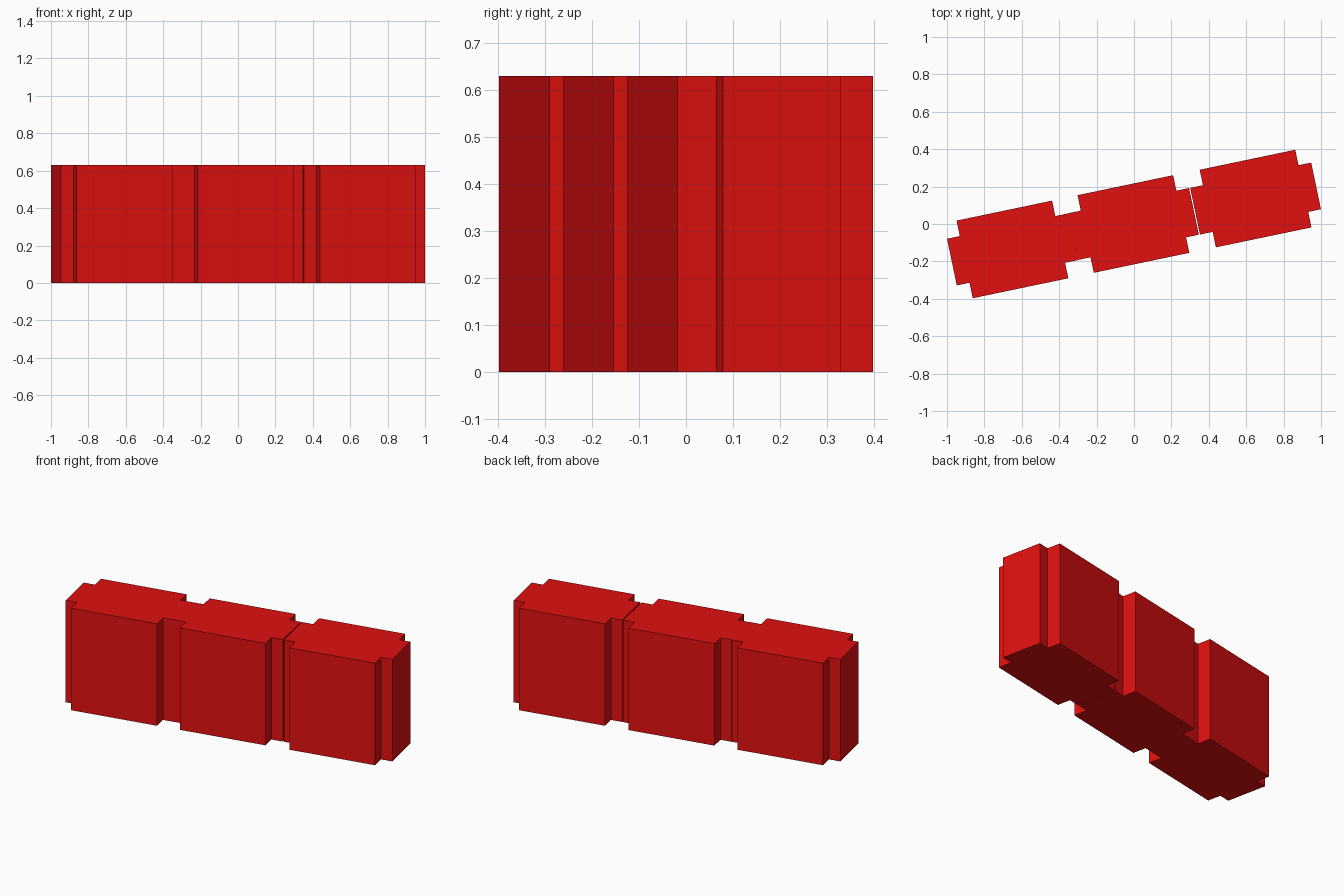
import bpy, bmesh, math

if "Cube" in bpy.data.objects:
    bpy.data.objects.remove(bpy.data.objects["Cube"])

HEIGHT = 0.63
ANGLE = math.radians(11.8)
BODY_X, BODY_Y = 0.261, 0.212     # half size of the wide middle
TAB_X, TAB_Y = 0.3305, 0.1275     # half size of the narrow ends

red = bpy.data.materials.new("red")
red.diffuse_color = (0.75, 0.005, 0.005, 1)
red.use_nodes = True
red.node_tree.nodes["Principled BSDF"].inputs["Base Color"].default_value = red.diffuse_color


def block(name, x, y):
    """Notched-corner block extruded straight up."""
    quarter = [(TAB_X, TAB_Y), (BODY_X, TAB_Y), (BODY_X, BODY_Y)]
    outline = quarter + [(-a, b) for a, b in reversed(quarter)]
    outline += [(-a, -b) for a, b in outline]
    bm = bmesh.new()
    face = bm.faces.new([bm.verts.new((a, b, 0)) for a, b in outline])
    top = bmesh.ops.extrude_face_region(bm, geom=[face], use_keep_orig=True)["geom"]
    verts = [g for g in top if isinstance(g, bmesh.types.BMVert)]
    bmesh.ops.translate(bm, verts=verts, vec=(0, 0, HEIGHT))
    bmesh.ops.recalc_face_normals(bm, faces=bm.faces)
    mesh = bpy.data.meshes.new(name)
    bm.to_mesh(mesh)
    bm.free()
    mesh.materials.append(red)
    obj = bpy.data.objects.new(name, mesh)
    obj.location = (x, y, 0)
    obj.rotation_euler.z = ANGLE
    bpy.context.collection.objects.link(obj)


# Row of three blocks, end to end
block("left_block", -0.65, -0.136)
block("middle_block", -0.003, 0.0)
block("right_block", 0.65, 0.136)
